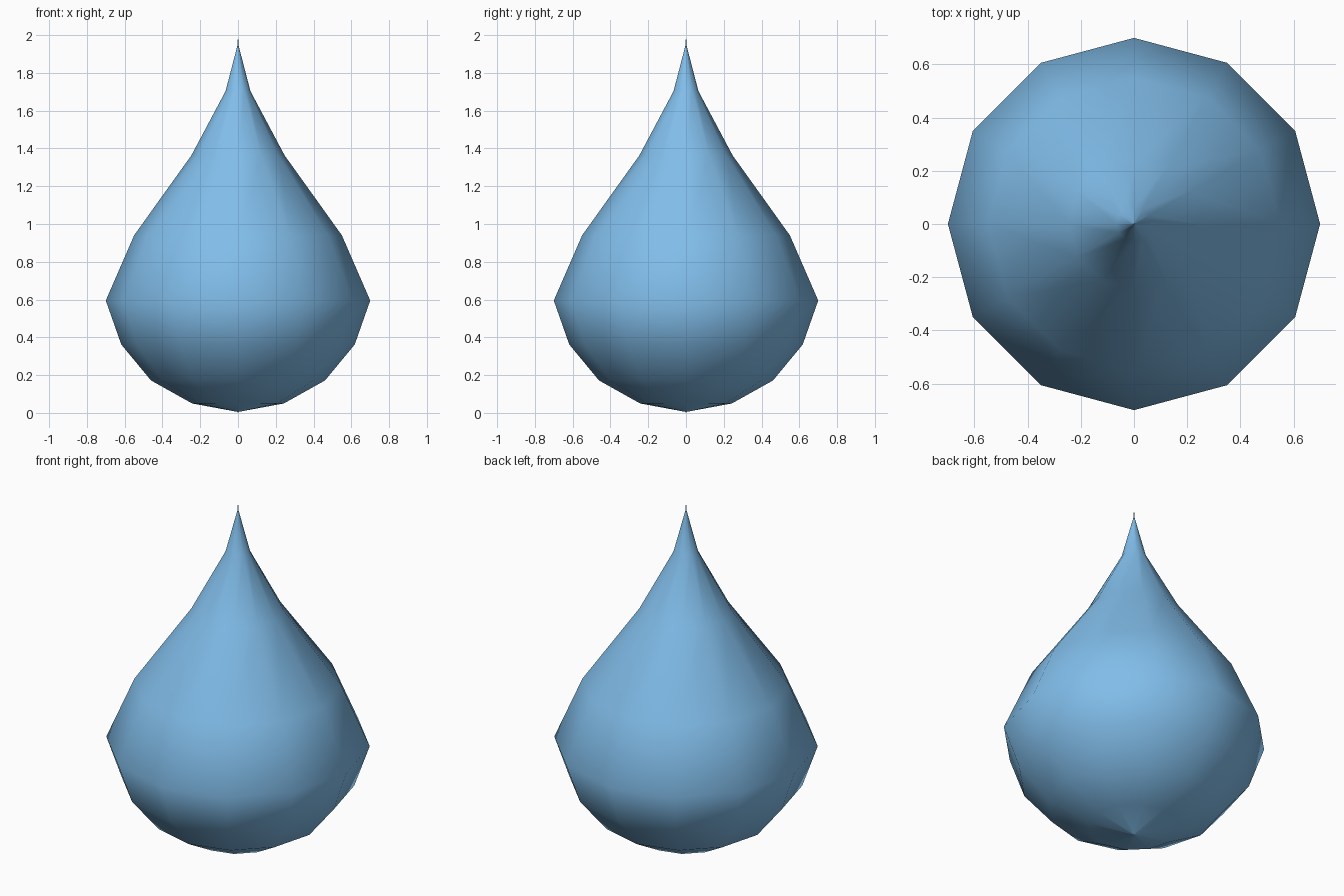
import bpy, bmesh
from math import cos, sin, tau

if "Cube" in bpy.data.objects:
    bpy.data.objects.remove(bpy.data.objects["Cube"])

SIDES = 12
# Profile as (radius, height), from the base to the tip
PROFILE = [(0.006, 0.006), (0.243, 0.05), (0.461, 0.172), (0.618, 0.362),
           (0.70, 0.595), (0.55, 0.94), (0.247, 1.363), (0.066, 1.703),
           (0.003, 1.945)]

# Droplet body: rings lofted between two poles
bm = bmesh.new()
rings = [[bm.verts.new((r * cos(tau * i / SIDES), r * sin(tau * i / SIDES), z))
          for i in range(SIDES)] for r, z in PROFILE]
bottom = bm.verts.new((0, 0, 0))
top = bm.verts.new((0, 0, 2))
for i in range(SIDES):
    j = (i + 1) % SIDES
    bm.faces.new((bottom, rings[0][j], rings[0][i]))
    for low, high in zip(rings, rings[1:]):
        bm.faces.new((low[i], low[j], high[j], high[i]))
    bm.faces.new((rings[-1][i], rings[-1][j], top))

# Smooth shading over the low-poly outline
for face in bm.faces:
    face.smooth = True
mesh = bpy.data.meshes.new("droplet")
bm.to_mesh(mesh)
bm.free()
droplet = bpy.data.objects.new("droplet", mesh)
bpy.context.collection.objects.link(droplet)

# Water blue
blue = bpy.data.materials.new("water_blue")
blue.diffuse_color = (0.22, 0.51, 0.82, 1)
blue.use_nodes = True
blue.node_tree.nodes["Principled BSDF"].inputs["Base Color"].default_value = blue.diffuse_color
mesh.materials.append(blue)
